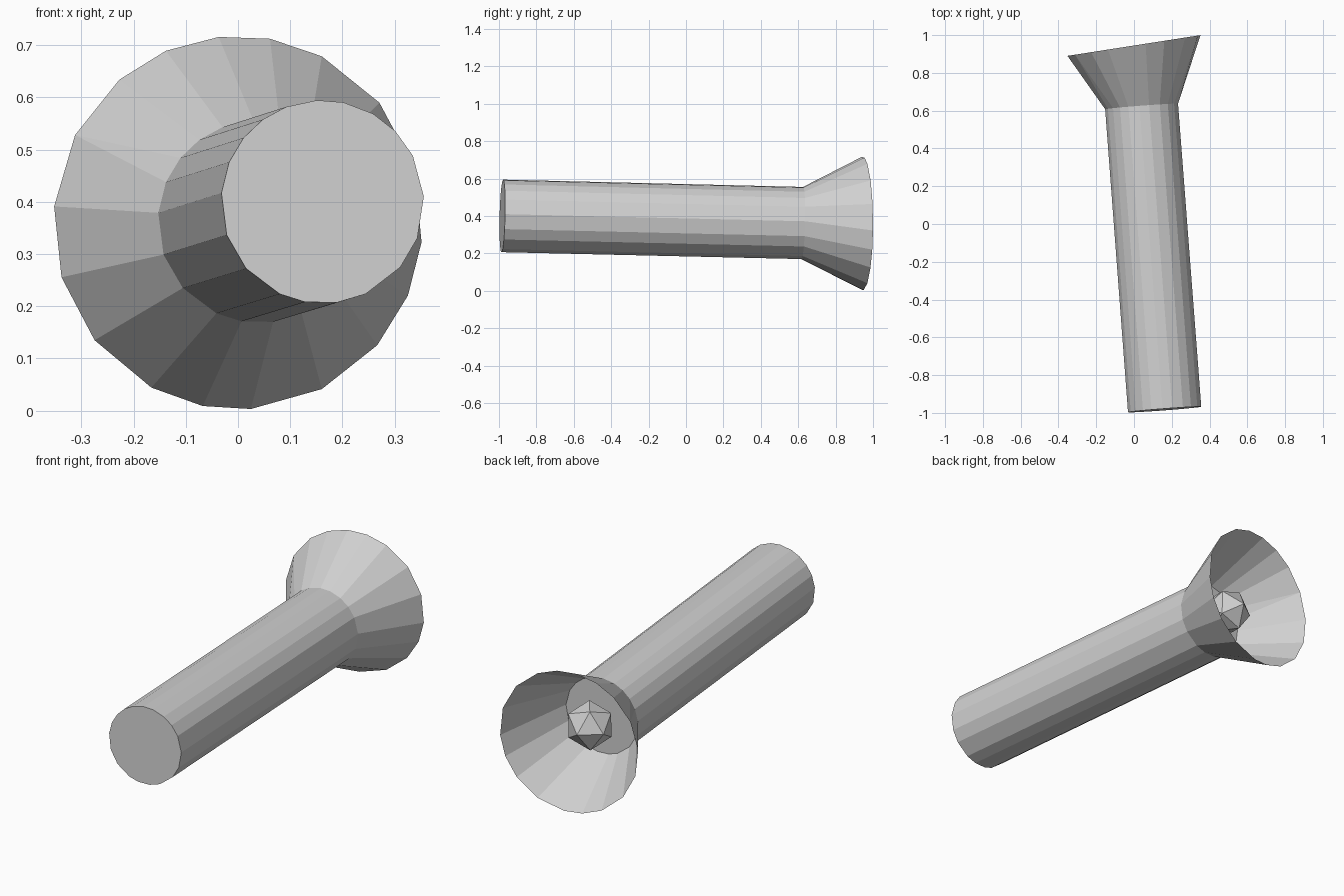
import bpy, bmesh
from math import cos, sin, radians
from mathutils import Vector

cube = bpy.data.objects.get("Cube")
if cube:
    bpy.data.objects.remove(cube, do_unlink=True)

grey = bpy.data.materials.new("light grey")
grey.use_nodes = True
grey.diffuse_color = (0.64, 0.64, 0.64, 1)
grey.node_tree.nodes["Principled BSDF"].inputs["Base Color"].default_value = (0.64, 0.64, 0.64, 1)

# Key points on the torch axis
TAIL = Vector((0.162, -0.982, 0.40))
NECK = Vector((0.04, 0.622, 0.362))
MOUTH = Vector((0.0, 0.945, 0.36))
AXIS = (TAIL - NECK).normalized()
MOUTH_AXIS = Vector((0.154, -0.988, 0))

# Slightly irregular facet angles; the repeated mouth angle makes one triangle
BODY = [3, 27, 44, 60, 78, 93, 111, 126, 141, 157, 175, 199, 221, 245, 260, 278, 295, 320, 339]
RIM = [-6, 17, 40, 63, 80, 96, 113, 130, 152, 152, 175, 197, 219, 242, 259, 274, 297, 319, 337]


def ring(bm, centre, axis, radius, angles):
    side = Vector((-axis.y, axis.x, 0)).normalized()
    up = axis.cross(side)
    return [bm.verts.new(centre + radius * (cos(radians(a)) * side + sin(radians(a)) * up))
            for a in angles]


def loft(bm, front, back):
    n = len(front)
    for i in range(n):
        j = (i + 1) % n
        bm.faces.new((front[i], back[i], back[j], front[j]))


def finish(bm, name):
    mesh = bpy.data.meshes.new(name)
    bm.to_mesh(mesh)
    bm.free()
    mesh.materials.append(grey)
    obj = bpy.data.objects.new(name, mesh)
    bpy.context.collection.objects.link(obj)
    return obj


# Handle: capped faceted tube
bm = bmesh.new()
tail = ring(bm, TAIL, AXIS, 0.195, BODY)
neck = ring(bm, NECK, AXIS, 0.194, BODY)
loft(bm, tail, neck)
bm.faces.new(tail)
bm.faces.new(neck[::-1])
bmesh.ops.recalc_face_normals(bm, faces=bm.faces)
finish(bm, "handle")

# Reflector: open flared shell
bm = bmesh.new()
loft(bm, ring(bm, NECK, AXIS, 0.194, BODY), ring(bm, MOUTH, MOUTH_AXIS, 0.358, RIM))
bmesh.ops.remove_doubles(bm, verts=bm.verts, dist=0.001)
finish(bm, "reflector")

# Bulb: faceted ball inside the reflector
bm = bmesh.new()
bmesh.ops.create_icosphere(bm, subdivisions=1, radius=0.117)
bulb = finish(bm, "bulb")
bulb.location = NECK.lerp(MOUTH, 0.37)
bulb.rotation_mode = 'QUATERNION'
bulb.rotation_quaternion = (-AXIS).to_track_quat('Z', 'Y')
